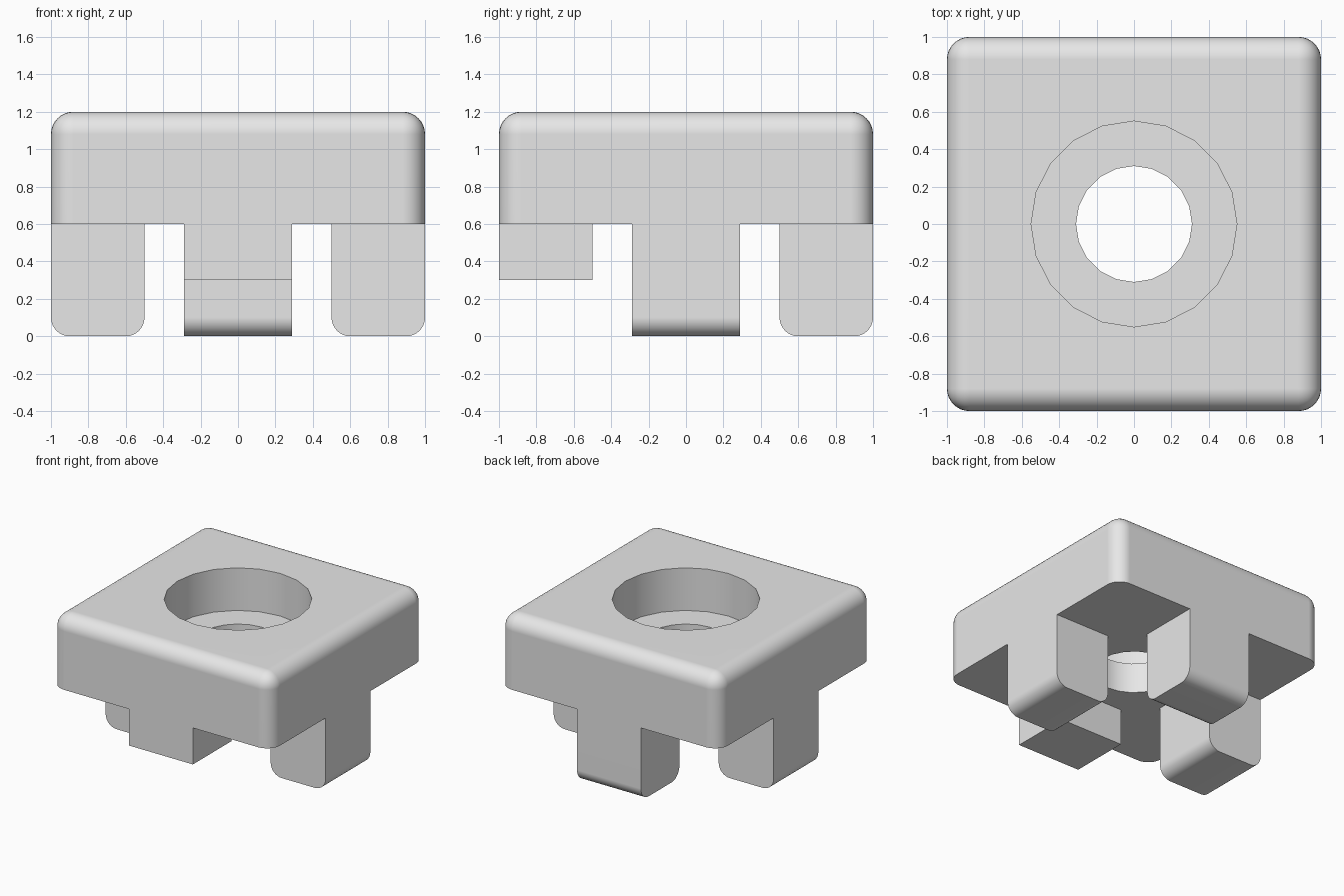
import bpy, bmesh, math
from mathutils import Vector

old = bpy.data.objects.get("Cube")
if old:
    bpy.data.objects.remove(old, do_unlink=True)

grey = bpy.data.materials.new("light_grey")
grey.use_nodes = True
grey.diffuse_color = (0.8, 0.8, 0.8, 1)
grey.node_tree.nodes["Principled BSDF"].inputs["Base Color"].default_value = grey.diffuse_color


def add_object(name, bm):
    bmesh.ops.recalc_face_normals(bm, faces=bm.faces[:])
    mesh = bpy.data.meshes.new(name)
    bm.to_mesh(mesh)
    bm.free()
    mesh.materials.append(grey)
    obj = bpy.data.objects.new(name, mesh)
    bpy.context.collection.objects.link(obj)
    return obj


def rounded_box(name, low, high, radius=0, rule=None):
    """Box between two corners; rule(direction, middle) picks the rounded edges."""
    bm = bmesh.new()
    bmesh.ops.create_cube(bm, size=1)
    for v in bm.verts:
        v.co = Vector([h if c > 0 else l for c, l, h in zip(v.co, low, high)])
    if radius:
        edges = [e for e in bm.edges
                 if rule(e.verts[1].co - e.verts[0].co, (e.verts[0].co + e.verts[1].co) / 2)]
        bmesh.ops.bevel(bm, geom=edges, offset=radius, segments=8,
                        profile=0.5, affect='EDGES')
    return add_object(name, bm)


def cylinder(name, radius, bottom, top, sides=20):
    bm = bmesh.new()
    bmesh.ops.create_cone(bm, cap_ends=True, segments=sides, radius1=radius,
                          radius2=radius, depth=top - bottom)
    bmesh.ops.translate(bm, verts=bm.verts, vec=(0, 0, (bottom + top) / 2))
    return add_object(name, bm)


def combine(target, tool, operation):
    mod = target.modifiers.new(tool.name, 'BOOLEAN')
    mod.operation, mod.object, mod.solver = operation, tool, 'EXACT'
    bpy.context.view_layer.objects.active = target
    bpy.ops.object.modifier_apply(modifier=mod.name)
    bpy.data.objects.remove(tool, do_unlink=True)


# Square head, rounded everywhere except around its flat underside
BASE, TOP, HALF = 0.6, 1.2, 0.29
body = rounded_box("slotted_block", (-1, -1, BASE), (1, 1, TOP), 0.12,
                   lambda d, m: m.z > BASE + 0.01)

# Three full legs with rounded feet, and a short square one at the front
def across_x(d, m):
    return m.z < 0.01 and abs(d.x) > 0.01

def across_y(d, m):
    return m.z < 0.01 and abs(d.y) > 0.01

INSET = BASE + 0.1
legs = [
    rounded_box("left_leg", (0.5, -HALF, 0), (1, HALF, INSET), 0.1, across_y),
    rounded_box("right_leg", (-1, -HALF, 0), (-0.5, HALF, INSET), 0.1, across_y),
    rounded_box("back_leg", (-HALF, 0.5, 0), (HALF, 1, INSET), 0.1, across_x),
    rounded_box("front_leg", (-HALF, -1, 0.3), (HALF, -0.5, INSET)),
]
for leg in legs:
    combine(body, leg, 'UNION')

# Wide counterbore above a narrower through hole
combine(body, cylinder("counterbore", 0.55, 0.85, 1.4), 'DIFFERENCE')
combine(body, cylinder("through_hole", 0.31, 0.4, 1.0), 'DIFFERENCE')

# Merge the flush faces, then smooth only the curved surfaces
bm = bmesh.new()
bm.from_mesh(body.data)
bmesh.ops.remove_doubles(bm, verts=bm.verts[:], dist=0.0005)
bmesh.ops.dissolve_limit(bm, angle_limit=math.radians(0.5),
                         verts=bm.verts[:], edges=bm.edges[:])
bm.to_mesh(body.data)
bm.free()
bpy.ops.object.select_all(action='DESELECT')
body.select_set(True)
bpy.context.view_layer.objects.active = body
bpy.ops.object.shade_smooth_by_angle(angle=math.radians(35))
weighted = body.modifiers.new("weighted_normals", 'WEIGHTED_NORMAL')
weighted.keep_sharp = True
